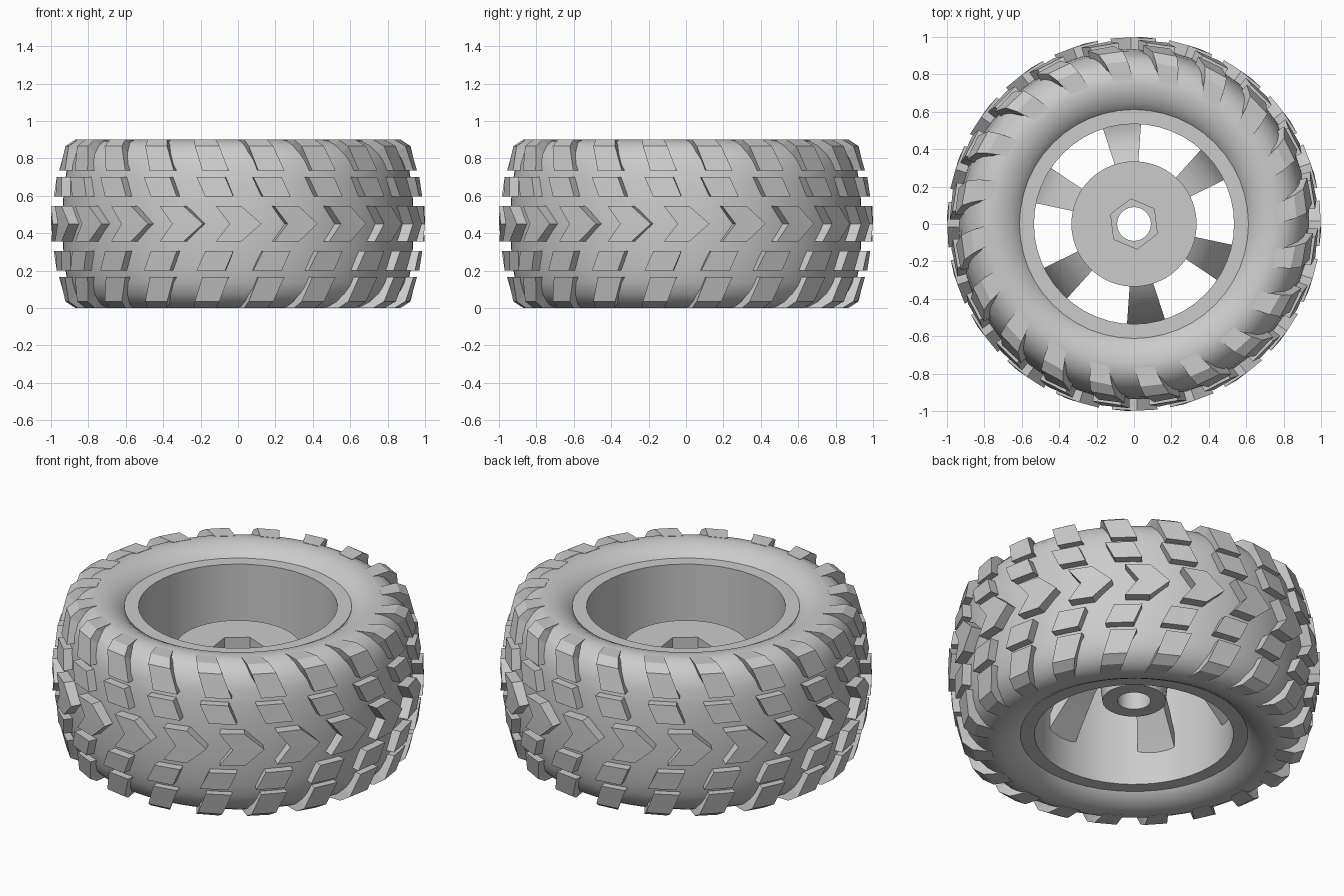
import bpy, bmesh, math

cube = bpy.data.objects.get("Cube")
if cube:
    bpy.data.objects.remove(cube, do_unlink=True)

H = 0.9            # wheel width
LUGS = 20          # tread repeats around the tyre
PHASE = 7.2        # angle of the first tread arrow tip
SPOKE_ANGLE = 37   # angle of the first spoke

grey = bpy.data.materials.new("light_grey")
grey.use_nodes = True
grey.diffuse_color = (0.6, 0.6, 0.6, 1)
bsdf = next(n for n in grey.node_tree.nodes if n.type == 'BSDF_PRINCIPLED')
bsdf.inputs["Base Color"].default_value = (0.6, 0.6, 0.6, 1)
bsdf.inputs["Roughness"].default_value = 0.6


def finish(name, bm, smooth_angle=None):
    bmesh.ops.recalc_face_normals(bm, faces=bm.faces[:])
    mesh = bpy.data.meshes.new(name)
    bm.to_mesh(mesh)
    bm.free()
    mesh.materials.append(grey)
    ob = bpy.data.objects.new(name, mesh)
    bpy.context.collection.objects.link(ob)
    if smooth_angle:
        bpy.ops.object.select_all(action='DESELECT')
        ob.select_set(True)
        bpy.context.view_layer.objects.active = ob
        bpy.ops.object.shade_smooth_by_angle(angle=math.radians(smooth_angle))
    return ob


def polar(r, deg, z):
    a = math.radians(deg)
    return (r * math.cos(a), r * math.sin(a), z)


def revolve(name, profile, segs, start=0, smooth_angle=35):
    """Closed profile of (r, z) turned round z; a third item makes that ring a hexagon."""
    bm = bmesh.new()
    rings = []
    for r, z, *hexa in profile:
        ring = []
        for i in range(segs):
            a = 360 * i / segs
            k = math.cos(math.radians(30)) / math.cos(math.radians(a % 60 - 30)) if hexa else 1
            ring.append(bm.verts.new(polar(r * k, start + a, z)))
        rings.append(ring)
    for n, ring in enumerate(rings):
        nxt = rings[(n + 1) % len(rings)]
        for i in range(segs):
            j = (i + 1) % segs
            bm.faces.new((ring[i], ring[j], nxt[j], nxt[i]))
    return finish(name, bm, smooth_angle)


def block(bm, rows, base, flip=False):
    """Loft of rows (outer r, outer z, inner r, inner z, start angle, end angle)."""
    sections = []
    for ro, zo, ri, zi, a0, a1 in rows:
        if flip:
            zo, zi = H - zo, H - zi
        corners = ((ro, a0, zo), (ro, a1, zo), (ri, a1, zi), (ri, a0, zi))
        sections.append([bm.verts.new(polar(r, base + a, z)) for r, a, z in corners])
    for s, t in zip(sections, sections[1:]):
        for i in range(4):
            j = (i + 1) % 4
            bm.faces.new((s[i], s[j], t[j], t[i]))
    bm.faces.new(sections[0][::-1])
    bm.faces.new(sections[-1])


def block_ring(name, rows, count, start, flips=(False,), smooth_angle=None):
    bm = bmesh.new()
    for k in range(count):
        for flip in flips:
            block(bm, rows, start + 360 * k / count, flip)
    return finish(name, bm, smooth_angle)


# Tyre carcass: upper half of the section, mirrored for the lower half
half = [(0.60, 0.82), (0.615, 0.84), (0.645, 0.865), (0.69, 0.888), (0.75, 0.9),
        (0.80, 0.893), (0.845, 0.868), (0.885, 0.825), (0.91, 0.765),
        (0.926, 0.68), (0.936, 0.57), (0.94, 0.45)]
section = half + [(r, H - z) for r, z in half[-2::-1]]
revolve("tyre_carcass", section, 80, smooth_angle=60)

# Tread: centre arrows, slanted middle blocks and wrapped shoulder blocks
arrow = [(0.998, 0.355, 0.91, 0.355, -14, -6.2),
         (1.0, 0.45, 0.91, 0.45, -9.8, 0),
         (0.998, 0.545, 0.91, 0.545, -14, -6.2)]
block_ring("centre_tread", arrow, LUGS, PHASE)

middle = [(0.985, 0.595, 0.9, 0.595, 0.6, 9.4),
          (0.972, 0.70, 0.9, 0.70, -2.4, 6.7)]
block_ring("middle_tread", middle, LUGS, PHASE, (False, True))

shoulder = [(0.958, 0.735, 0.88, 0.735, -0.7, 7.8),
            (0.925, 0.865, 0.85, 0.81, -3.6, 4.6),
            (0.87, 0.9, 0.81, 0.85, -5, 3),
            (0.77, 0.899, 0.77, 0.86, -7, 0.8)]
block_ring("shoulder_tread", shoulder, LUGS, PHASE, (False, True))

# Rim barrel with flat lips
revolve("rim", [(0.535, 0.06), (0.612, 0.06), (0.612, 0.84), (0.535, 0.84)], 48)

# Hub disc with a hexagonal socket, axle hole and rear boss
revolve("hub", [(0.335, 0.6), (0.135, 0.6, True), (0.135, 0.51, True), (0.09, 0.51),
                (0.09, 0.27), (0.17, 0.27), (0.2, 0.53), (0.335, 0.53)],
        48, SPOKE_ANGLE)

# Six spokes sweeping down from the hub to the barrel
spoke = [(0.32, 0.598, 0.30, 0.535, -11, 11),
         (0.40, 0.55, 0.36, 0.48, -11, 11),
         (0.48, 0.45, 0.45, 0.37, -11, 11),
         (0.545, 0.33, 0.545, 0.25, -11, 11)]
block_ring("spokes", spoke, 6, SPOKE_ANGLE, smooth_angle=35)
